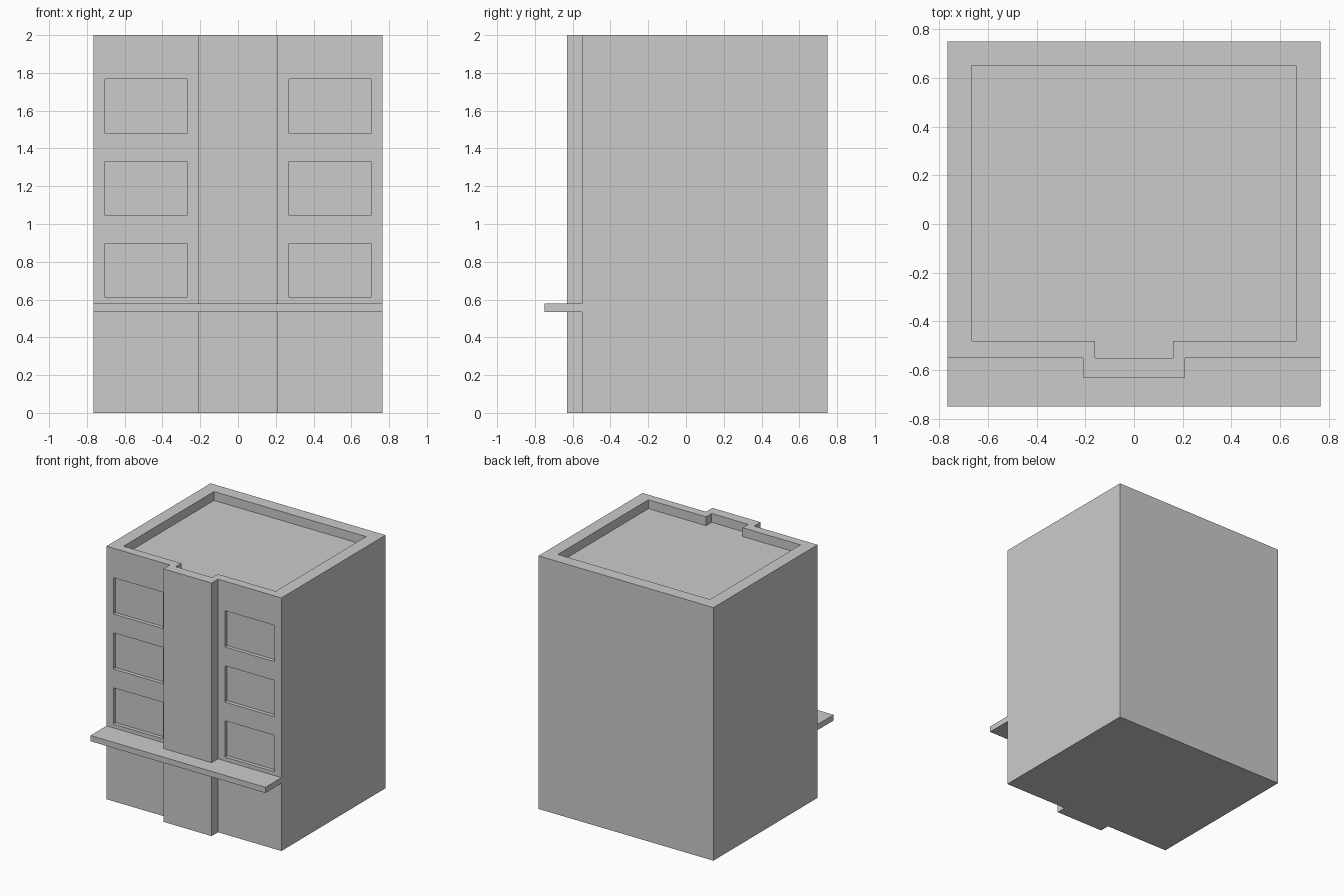
import bpy, bmesh

if "Cube" in bpy.data.objects:
    bpy.data.objects.remove(bpy.data.objects["Cube"])

W, FRONT, BACK = 0.765, -0.55, 0.75      # half width, wall front, wall back
BAY_W, BAY_Y = 0.21, -0.63               # central bay


def prism(bm, outline, z0, z1):
    """Extrude a plan outline between two heights."""
    face = bm.faces.new([bm.verts.new((x, y, z0)) for x, y in outline])
    top = bmesh.ops.extrude_face_region(bm, geom=[face])["geom"]
    verts = [v for v in top if isinstance(v, bmesh.types.BMVert)]
    bmesh.ops.translate(bm, verts=verts, vec=(0, 0, z1 - z0))


def make(name, prisms):
    bm = bmesh.new()
    for p in prisms:
        prism(bm, *p)
    bmesh.ops.recalc_face_normals(bm, faces=bm.faces)
    mesh = bpy.data.meshes.new(name)
    bm.to_mesh(mesh)
    bm.free()
    obj = bpy.data.objects.new(name, mesh)
    bpy.context.collection.objects.link(obj)
    return obj


def plan(w, front, back, bay_w, bay_y):
    """Rectangle with a stepped-out bay in the middle of its front."""
    half = [(bay_w, bay_y), (bay_w, front), (w, front), (w, back)]
    return half + [(-x, y) for x, y in reversed(half)]


def cut(target, cutter):
    cutter.hide_render = True
    mod = target.modifiers.new("cut", "BOOLEAN")
    mod.operation = "DIFFERENCE"
    mod.solver = "EXACT"
    mod.object = cutter
    bpy.context.view_layer.objects.active = target
    bpy.ops.object.modifier_apply(modifier=mod.name)
    bpy.data.objects.remove(cutter)


# Building block with central bay
building = make("building", [(plan(W, FRONT, BACK, BAY_W, BAY_Y), 0, 2)])

# Sunken roof behind the parapet
cut(building, make("roof_cutter", [(plan(0.665, -0.48, 0.65, 0.16, -0.55), 1.93, 2.1)]))

# Recessed windows, three floors on each side of the bay
windows = []
for s in (-1, 1):
    for z in (0.61, 1.045, 1.48):
        rect = [(s * x, y) for x, y in
                ((0.27, -0.6), (0.705, -0.6), (0.705, FRONT + 0.03), (0.27, FRONT + 0.03))]
        windows.append((rect, z, z + 0.287))
cut(building, make("window_cutter", windows))

# Canopy ledge wrapped around the bay
ledge = [(-W, -0.75), (W, -0.75), (W, FRONT), (BAY_W, FRONT), (BAY_W, BAY_Y),
         (-BAY_W, BAY_Y), (-BAY_W, FRONT), (-W, FRONT)]
make("canopy_ledge", [(ledge, 0.535, 0.58)])
